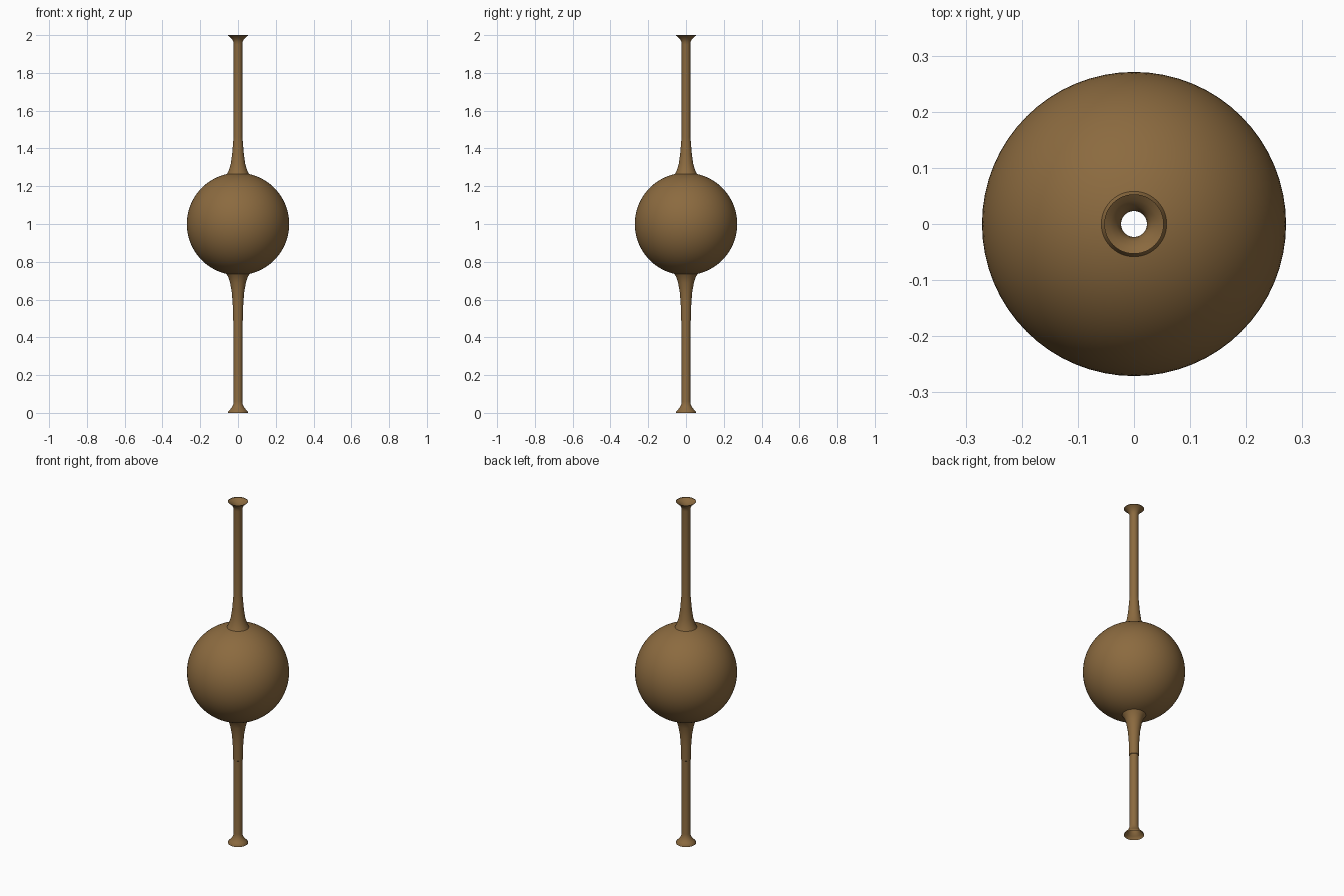
import bpy, bmesh, math

if "Cube" in bpy.data.objects:
    bpy.data.objects.remove(bpy.data.objects["Cube"])

wood = bpy.data.materials.new("warm_brown")
wood.diffuse_color = (0.26, 0.145, 0.05, 1)
wood.use_nodes = True
wood.node_tree.nodes["Principled BSDF"].inputs["Base Color"].default_value = wood.diffuse_color


def lathe(name, profile, sides=48):
    """Open surface of revolution from (radius, z) points, listed bottom to top."""
    bm = bmesh.new()
    rings = [[bm.verts.new((r * math.cos(2 * math.pi * i / sides),
                            r * math.sin(2 * math.pi * i / sides), z))
              for i in range(sides)] for r, z in profile]
    for a, b in zip(rings, rings[1:]):
        for i in range(sides):
            j = (i + 1) % sides
            bm.faces.new((a[i], a[j], b[j], b[i]))
    mesh = bpy.data.meshes.new(name)
    bm.to_mesh(mesh)
    bm.free()
    mesh.materials.append(wood)
    ob = bpy.data.objects.new(name, mesh)
    bpy.context.collection.objects.link(ob)
    bpy.ops.object.select_all(action='DESELECT')
    ob.select_set(True)
    bpy.context.view_layer.objects.active = ob
    bpy.ops.object.shade_smooth_by_angle(angle=math.radians(40))
    return ob


R, HOLE = 0.271, 0.024

# Round bulb, open at both poles so the bore passes through
a0 = math.asin(HOLE / R)
steps = 40
angles = [math.pi - a0 - (math.pi - 2 * a0) * k / steps for k in range(steps + 1)]
lathe("bulb", [(R * math.sin(a), 1 + R * math.cos(a)) for a in angles], 64)

# Lower stem with flared foot and a stepped collar under the bulb
lathe("lower_stem", [(0.053, 0), (0.052, 0.008), (0.042, 0.018), (0.032, 0.03),
                     (0.025, 0.045), (0.023, 0.06), (0.023, 0.49), (0.023, 0.735)])
lathe("lower_collar", [(0.023, 0.488), (0.026, 0.49), (0.028, 0.58), (0.033, 0.64),
                       (0.042, 0.69), (0.052, 0.72), (0.064, 0.738)])

# Upper stem with flared neck over the bulb and flared lip
lathe("upper_stem", [(0.059, 1.263), (0.048, 1.285), (0.038, 1.32), (0.031, 1.37),
                     (0.026, 1.43), (0.023, 1.46), (0.023, 1.95), (0.025, 1.965),
                     (0.031, 1.977), (0.042, 1.989), (0.053, 1.997), (0.053, 2.0)])
